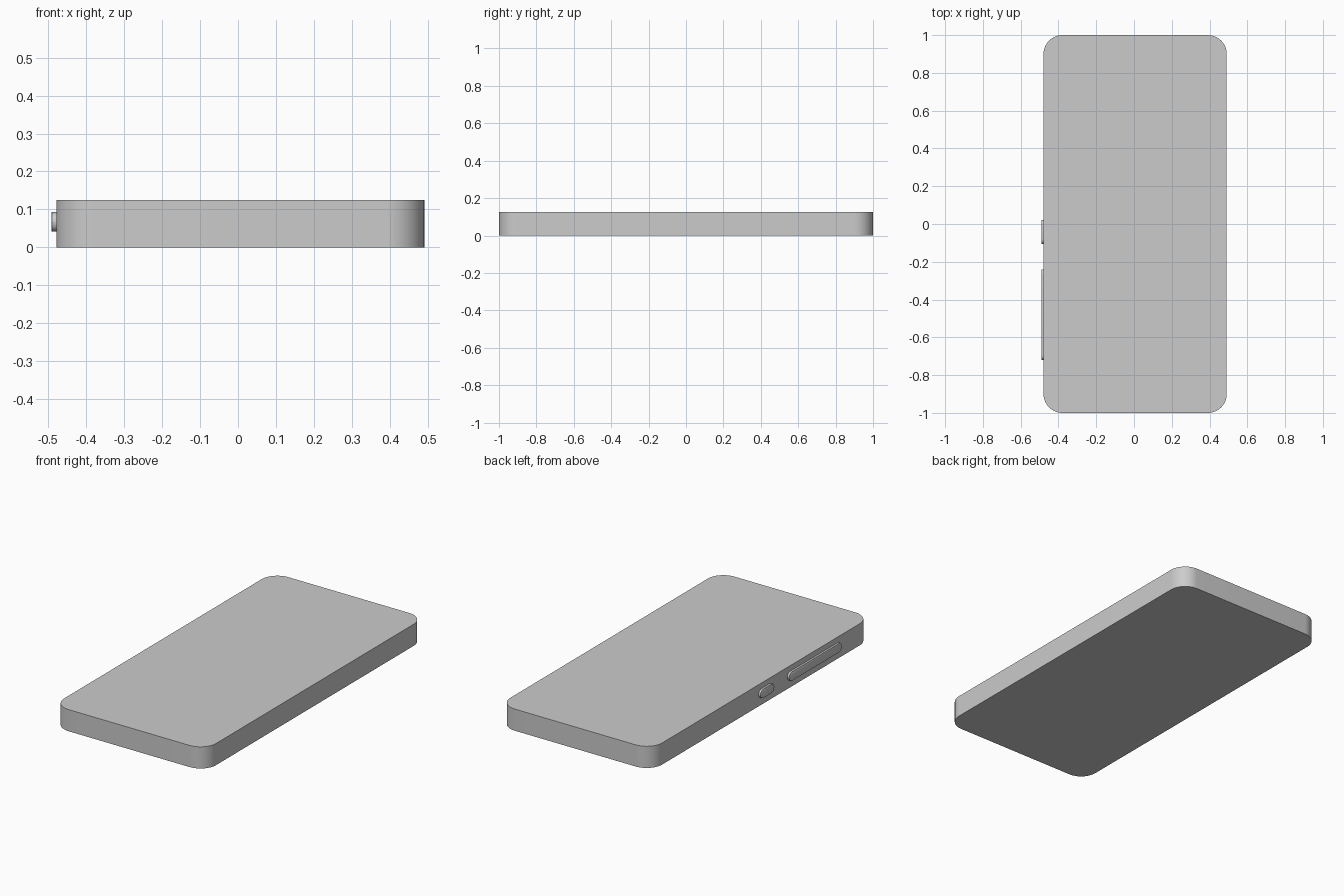
import bpy, bmesh
from math import sin, cos, pi
from mathutils import Vector

if "Cube" in bpy.data.objects:
    bpy.data.objects.remove(bpy.data.objects["Cube"])


def rounded_outline(w, h, r, segs):
    """Points of a rounded rectangle centred on the origin, anticlockwise."""
    pts = []
    corners = ((1, 1), (-1, 1), (-1, -1), (1, -1))
    for i, (sx, sy) in enumerate(corners):
        for k in range(segs + 1):
            a = (i + k / segs) * pi / 2
            pts.append((sx * (w / 2 - r) + r * cos(a), sy * (h / 2 - r) + r * sin(a)))
    return pts


def slab(name, outline, to_world, depth, bevel=0.0):
    """Extrude an outline by depth; to_world maps (u, v, d) to a position."""
    bm = bmesh.new()
    rings = [[bm.verts.new(to_world(u, v, d)) for u, v in outline] for d in (0, depth)]
    n = len(outline)
    bm.faces.new(rings[0][::-1])
    cap = bm.faces.new(rings[1])
    for i in range(n):
        j = (i + 1) % n
        bm.faces.new((rings[0][i], rings[0][j], rings[1][j], rings[1][i]))
    if bevel:
        bmesh.ops.bevel(bm, geom=list(cap.edges), offset=bevel, segments=2,
                        profile=0.5, affect='EDGES')
    bmesh.ops.recalc_face_normals(bm, faces=bm.faces)
    mesh = bpy.data.meshes.new(name)
    bm.to_mesh(mesh)
    bm.free()
    obj = bpy.data.objects.new(name, mesh)
    bpy.context.collection.objects.link(obj)
    bpy.ops.object.select_all(action='DESELECT')
    obj.select_set(True)
    bpy.context.view_layer.objects.active = obj
    bpy.ops.object.shade_smooth_by_angle(angle=pi / 6)
    return obj


# Main body, shifted slightly right to balance the side buttons
LEFT, RIGHT, HEIGHT = -0.479, 0.491, 0.125
mid = (LEFT + RIGHT) / 2
slab("body", rounded_outline(RIGHT - LEFT, 2.0, 0.1, 16),
     lambda u, v, d: Vector((mid + u, v, d)), HEIGHT)

# Pill-shaped buttons on the left side
for name, y0, y1 in (("power_button", -0.105, 0.022), ("volume_button", -0.72, -0.24)):
    yc = (y0 + y1) / 2
    slab(name, rounded_outline(y1 - y0, 0.051, 0.025, 8),
         lambda u, v, d: Vector((LEFT + 0.004 - d, yc + u, 0.067 + v)), 0.016, 0.003)
